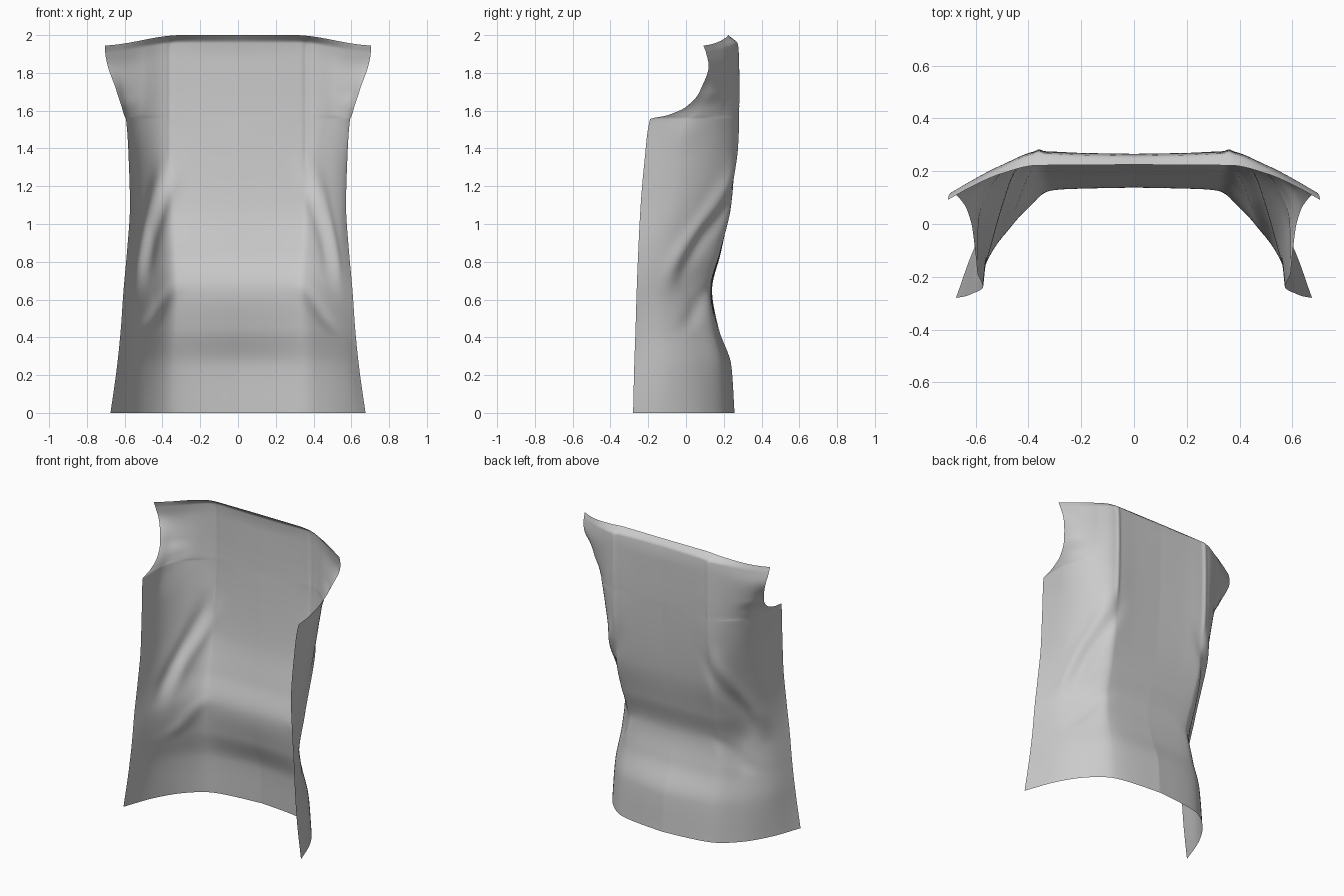
import bpy, bmesh, math

# Half cross-sections: z, centre y, then (x, y) of seam corner, flank, side, free edge
ROWS = [
    (0.00, .257, .34, .210, .490, .095, .600, -.08, .675, -.280),
    (0.25, .240, .34, .195, .480, .080, .585, -.09, .640, -.274),
    (0.45, .172, .33, .150, .460, .040, .560, -.11, .620, -.267),
    (0.65, .138, .32, .128, .450, .010, .545, -.12, .606, -.261),
    (0.85, .185, .33, .180, .463, .050, .545, -.10, .588, -.253),
    (1.10, .232, .345, .240, .490, .090, .553, -.07, .572, -.240),
    (1.35, .252, .36, .265, .515, .125, .570, -.05, .579, -.218),
    (1.555, .262, .36, .274, .530, .160, .590, .00, .593, -.190),
    (1.575, .263, .36, .274, .520, .175, .590, .04, .602, -.100),
    (1.62, .264, .36, .275, .510, .195, .590, .09, .616, .000),
    (1.70, .265, .36, .276, .505, .212, .600, .14, .642, .072),
    (1.87, .266, .36, .274, .505, .222, .615, .165, .690, .120),
    (1.96, .258, .36, .268, .505, .214, .615, .155, .703, .106),
    (2.00, .225, .37, .222, .505, .190, .615, .142, .705, .092),
]


def smooth(t):
    t = max(0.0, min(1.0, t))
    return t * t * (3 - 2 * t)


def bump(t, width):
    return math.exp(-(t / width) ** 2)


def monotone(xs, ys, x):
    """Monotone cubic interpolation through (xs, ys)."""
    n = len(xs)
    d = [(ys[i + 1] - ys[i]) / (xs[i + 1] - xs[i]) for i in range(n - 1)]
    m = [d[0]] + [2 * a * b / (a + b) if a * b > 0 else 0.0
                  for a, b in zip(d, d[1:])] + [d[-1]]
    i = max(k for k in range(n - 1) if k == 0 or xs[k] <= x)
    h = xs[i + 1] - xs[i]
    t = (x - xs[i]) / h
    return ((2 * t**3 - 3 * t**2 + 1) * ys[i] + (t**3 - 2 * t**2 + t) * h * m[i]
            + (3 * t**2 - 2 * t**3) * ys[i + 1] + (t**3 - t**2) * h * m[i + 1])


def section(z, count):
    """Points of one half section, from the centre line to the free edge."""
    zs = [r[0] for r in ROWS]
    v = [monotone(zs, [r[c] for r in ROWS], z) for c in range(1, 10)]
    px = [0, 0.2, v[1], v[3], v[5], v[7]]
    py = [v[0], 0.6 * v[0] + 0.4 * v[2], v[2], v[4], v[6], v[8]]
    s = [0.0]
    for i in range(5):
        s.append(s[-1] + math.hypot(px[i + 1] - px[i], py[i + 1] - py[i]))
    out = []
    for j in range(count + 1):
        a = s[-1] * j / count
        x, y = monotone(s, px, a), monotone(s, py, a)
        # raised dart seam
        y += 0.007 * bump(a - s[2], 0.014) * smooth((z - 1.25) / 0.15) * smooth((2 - z) / 0.06)
        # diagonal drape folds running from the seam to the side
        line = 0.36 + 0.22 * smooth((1.35 - z) / 0.6)
        fade = smooth((z - 0.6) / 0.25) * smooth((1.4 - z) / 0.25)
        fold = fade * (0.014 * bump(a - line - 0.05, 0.05) - 0.012 * bump(a - line + 0.04, 0.05))
        line = 0.34 + 0.9 * (0.68 - z)
        fold -= 0.010 * bump(a - line, 0.06) * smooth((z - 0.4) / 0.1) * smooth((0.72 - z) / 0.1)
        k = smooth((a - 0.3) / 0.15)
        x, y = x + 0.7 * fold * k, y + 0.7 * fold
        # sloping shoulder
        drop = 0.055 * smooth((x - 0.3) / 0.42) * smooth((z - 1.7) / 0.3)
        out.append((x, y, z - drop))
    out[0] = (0.0, out[0][1], out[0][2])
    return out


# Row heights, denser round the armhole and the rolled top edge
heights = [1.555 * i / 70 for i in range(70)]
heights += [1.555 + 0.065 * i / 16 for i in range(16)]
heights += [1.62 + 0.33 * i / 22 for i in range(22)]
heights += [1.95 + 0.05 * i / 8 for i in range(9)]

# Garment back panel: one half, then mirrored
bm = bmesh.new()
grid = [[bm.verts.new(p) for p in section(z, 90)] for z in heights]
for lo, hi in zip(grid, grid[1:]):
    for j in range(90):
        bm.faces.new((lo[j], hi[j], hi[j + 1], lo[j + 1]))
mesh = bpy.data.meshes.new("garment_back_panel")
bm.to_mesh(mesh)
bm.free()
panel = bpy.data.objects.new("garment_back_panel", mesh)
bpy.context.collection.objects.link(panel)
mirror = panel.modifiers.new("mirror", 'MIRROR')
mirror.use_axis[0] = True
mirror.merge_threshold = 0.0005
for f in mesh.polygons:
    f.use_smooth = True
